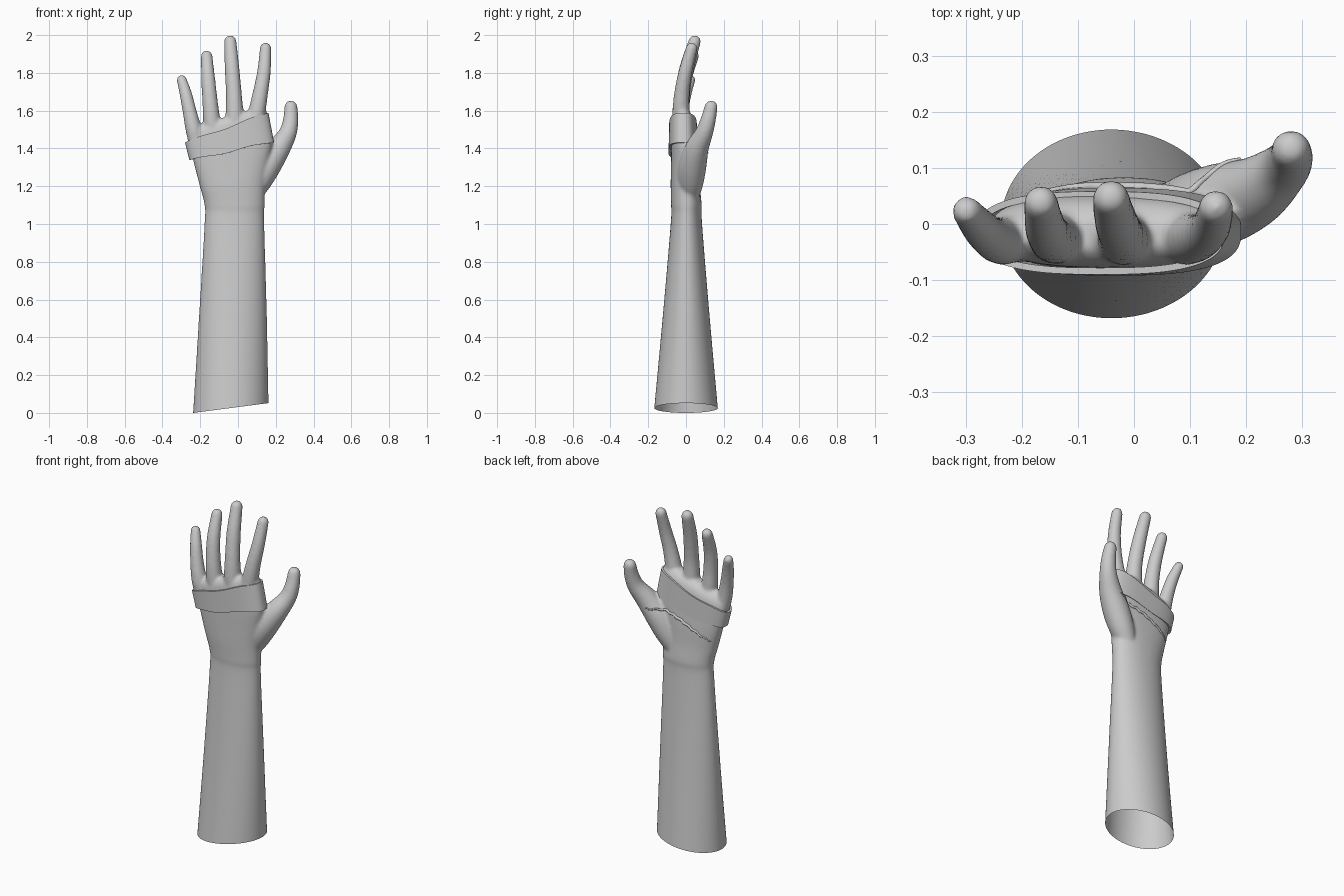
import bpy, bmesh, math
from mathutils import Vector

if "Cube" in bpy.data.objects:
    bpy.data.objects.remove(bpy.data.objects["Cube"])


def spline(keys, steps):
    """Catmull-Rom interpolation through tuples of any length."""
    out = []
    for i in range(len(keys) - 1):
        a, b, c, d = (keys[min(max(j, 0), len(keys) - 1)] for j in (i - 1, i, i + 1, i + 2))
        for s in range(steps):
            t = s / steps
            out.append(tuple(0.5 * (2*q + (r - p)*t + (2*p - 5*q + 4*r - w)*t*t + (3*q - p - 3*r + w)*t**3)
                             for p, q, r, w in zip(a, b, c, d)))
    return out + [keys[-1]]


def oval(cx, cy, rx, ry, power, height, n=64):
    """Superellipse ring; height(x) gives z."""
    ring = []
    for i in range(n):
        a = 2 * math.pi * i / n
        c, s = math.cos(a), math.sin(a)
        x = cx + rx * math.copysign(abs(c) ** (2 / power), c)
        ring.append(Vector((x, cy + ry * math.copysign(abs(s) ** (2 / power), s), height(x))))
    return ring


def loft(bm, rings, caps=True):
    rows = [[bm.verts.new(p) for p in ring] for ring in rings]
    n = len(rows[0])
    for a, b in zip(rows, rows[1:]):
        for i in range(n):
            bm.faces.new((a[i], a[(i + 1) % n], b[(i + 1) % n], b[i]))
    if caps:
        bm.faces.new(rows[0][::-1])
        bm.faces.new(rows[-1])


def tube(bm, keys, n=20, steps=6, ref=Vector((0, 1, 0))):
    """Round-ended tube through (x, y, z, radius) keys."""
    pts = spline(keys, steps)
    rings = []

    def ring(c, t, r):
        u = ref.cross(t).normalized()
        v = t.cross(u)
        rings.append([c + r * (u * math.cos(2*math.pi*i/n) + v * math.sin(2*math.pi*i/n)) for i in range(n)])

    for i, p in enumerate(pts):
        t = (Vector(pts[min(i + 1, len(pts) - 1)][:3]) - Vector(pts[max(i - 1, 0)][:3])).normalized()
        ring(Vector(p[:3]), t, p[3])
    for k in range(1, 6):
        a = k / 5 * math.radians(84)
        ring(Vector(pts[-1][:3]) + t * pts[-1][3] * math.sin(a), t, pts[-1][3] * math.cos(a))
    loft(bm, rings)


def make(name, bm):
    bmesh.ops.recalc_face_normals(bm, faces=bm.faces)
    me = bpy.data.meshes.new(name)
    bm.to_mesh(me)
    bm.free()
    ob = bpy.data.objects.new(name, me)
    bpy.context.collection.objects.link(ob)
    bpy.ops.object.select_all(action='DESELECT')
    bpy.context.view_layer.objects.active = ob
    ob.select_set(True)
    return ob


# Forearm and palm sections: z, cx, cy, rx, ry, squareness, knuckle slope
sections = [
    (-0.10, -0.040, 0.000, 0.204, 0.180, 2.0, 0),
    (0.50, -0.027, 0.001, 0.180, 0.125, 2.0, 0),
    (1.00, -0.019, 0.002, 0.158, 0.083, 2.1, 0),
    (1.10, -0.018, 0.002, 0.159, 0.081, 2.2, 0),
    (1.20, -0.028, -0.004, 0.172, 0.077, 2.3, 0.05),
    (1.30, -0.030, -0.006, 0.192, 0.074, 2.5, 0.12),
    (1.40, -0.030, -0.009, 0.212, 0.070, 2.6, 0.20),
    (1.50, -0.048, -0.013, 0.211, 0.064, 2.6, 0.28),
    (1.545, -0.052, -0.016, 0.198, 0.052, 2.5, 0.29),
    (1.57, -0.052, -0.018, 0.17, 0.028, 2.3, 0.29),
]
bm = bmesh.new()
loft(bm, [oval(cx, cy, rx, ry, pw, lambda x: z + sl * (x - cx))
          for z, cx, cy, rx, ry, pw, sl in spline(sections, 6)])

# Fingers and thumb, base to tip
digits = [
    [(-0.205, -0.02, 1.38, .045), (-0.235, -0.03, 1.50, .043), (-0.257, -0.022, 1.60, .037),
     (-0.277, -0.003, 1.69, .033), (-0.298, 0.023, 1.763, .027)],
    [(-0.12, -0.02, 1.42, .045), (-0.138, -0.026, 1.54, .046), (-0.148, -0.024, 1.65, .041),
     (-0.158, -0.005, 1.77, .037), (-0.166, 0.038, 1.889, .031)],
    [(-0.02, -0.02, 1.45, .046), (-0.018, -0.026, 1.57, .048), (-0.022, -0.02, 1.69, .042),
     (-0.032, 0.005, 1.83, .039), (-0.041, 0.046, 1.967, .033)],
    [(0.07, -0.02, 1.46, .047), (0.095, -0.026, 1.57, .047), (0.118, -0.022, 1.69, .041),
     (0.138, -0.002, 1.81, .036), (0.146, 0.030, 1.93, .031)],
    [(0.06, 0.02, 1.14, .05), (0.105, 0.025, 1.22, .068), (0.155, 0.035, 1.31, .074), (0.215, 0.058, 1.40, .063),
     (0.263, 0.095, 1.48, .048), (0.279, 0.117, 1.55, .041), (0.280, 0.133, 1.619, .035)],
]
for keys in digits:
    tube(bm, keys)
hand = make("hand_and_forearm", bm)
rm = hand.modifiers.new("fuse", 'REMESH')
rm.mode = 'VOXEL'
rm.voxel_size = 0.008
sm = hand.modifiers.new("soften", 'SMOOTH')
sm.factor = 0.5
sm.iterations = 10
for m in ("fuse", "soften"):
    bpy.ops.object.modifier_apply(modifier=m)

# Slanted open cut at the bottom of the forearm
bm = bmesh.new()
bm.from_mesh(hand.data)
bmesh.ops.bisect_plane(bm, geom=bm.verts[:] + bm.edges[:] + bm.faces[:],
                       plane_co=(-0.037, 0, 0.026), plane_no=(-0.13, 0, 1), clear_inner=True)
bm.to_mesh(hand.data)
bm.free()
bpy.ops.object.shade_smooth()

# Slanted strap around the palm, with a slight wave
bm = bmesh.new()
rows = []
for k in range(7):
    f = k / 6
    base, slope = 1.384 + 0.134 * f, 0.225 + 0.135 * f
    cx = -0.033 - 0.027 * f
    rows.append(oval(cx, -0.014 - 0.002 * f, 0.224 - 0.003 * f, 0.078 - 0.004 * f, 2.7,
                     lambda x: base + slope * (x + 0.04) + 0.005 * math.sin(x * 22), n=96))
loft(bm, rows, caps=False)
strap = make("palm_strap", bm)
so = strap.modifiers.new("thickness", 'SOLIDIFY')
so.thickness = 0.012
so.offset = -1
bpy.ops.object.modifier_apply(modifier="thickness")
bpy.ops.object.shade_smooth_by_angle(angle=math.radians(40))

# Thin uneven fold across the palm, laid on the skin
path = spline([(0.19, 1.375), (0.10, 1.37), (0.0, 1.345), (-0.10, 1.30), (-0.19, 1.25)], 6)
keys = []
for i, (x, z) in enumerate(path):
    z += 0.004 * math.sin(i * 2.1)
    hit, loc, _, _ = hand.ray_cast(Vector((x, 1, z)), Vector((0, -1, 0)))
    if hit:
        keys.append((x, loc.y + 0.001, z, 0.003 + 0.005 * math.sin(math.pi * i / (len(path) - 1))))
bm = bmesh.new()
tube(bm, keys, n=8, steps=2)
make("palm_fold", bm)
bpy.ops.object.shade_smooth_by_angle(angle=math.radians(50))
